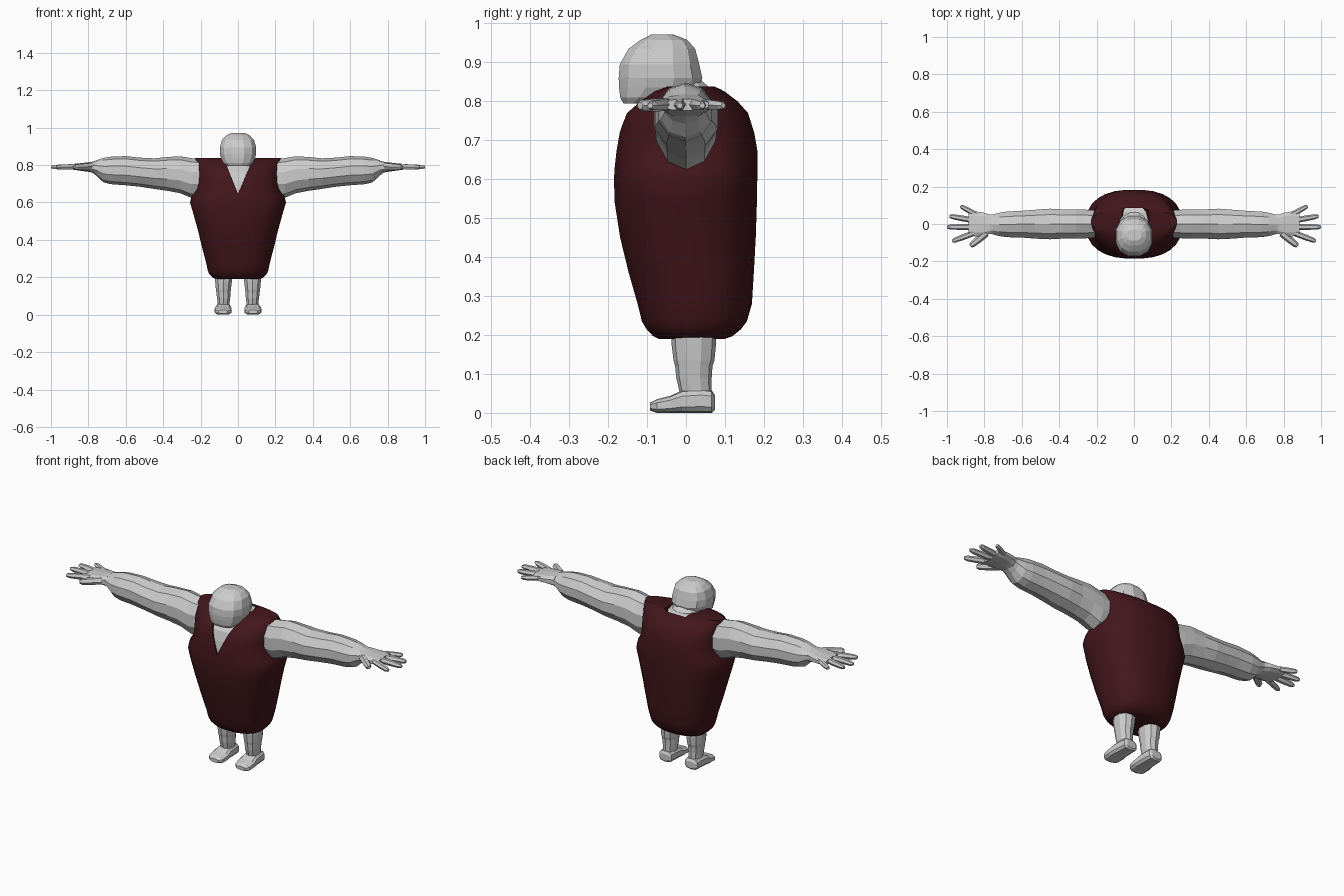
import bpy, bmesh
from math import cos, sin, pi
from mathutils import Vector


def sp(v, p):
    return (abs(v) ** (2 / p)) * (1 if v >= 0 else -1)


def mesh_object(name, bm):
    bmesh.ops.recalc_face_normals(bm, faces=bm.faces)
    me = bpy.data.meshes.new(name)
    bm.to_mesh(me)
    bm.free()
    ob = bpy.data.objects.new(name, me)
    bpy.context.collection.objects.link(ob)
    return ob


def skin_rings(name, rings):
    bm = bmesh.new()
    rv = [[bm.verts.new(p) for p in r] for r in rings]
    n = len(rv[0])
    for a, b in zip(rv, rv[1:]):
        for i in range(n):
            j = (i + 1) % n
            bm.faces.new((a[i], a[j], b[j], b[i]))
    bm.faces.new(rv[0])
    bm.faces.new(rv[-1])
    return mesh_object(name, bm)


def loft(name, axis, sections, n=12, p=2.0, side=1):
    """Each section: position on axis, then min/max of the two other axes."""
    rings = []
    for t, u0, u1, v0, v1 in sections:
        ring = []
        for i in range(n):
            a = 2 * pi * (i + 0.5) / n
            u = (u0 + u1) / 2 + (u1 - u0) / 2 * sp(cos(a), p)
            v = (v0 + v1) / 2 + (v1 - v0) / 2 * sp(sin(a), p)
            x, y, z = {'x': (t, u, v), 'y': (u, t, v), 'z': (u, v, t)}[axis]
            ring.append((x * side, y, z))
        rings.append(ring)
    return skin_rings(name, rings)


def tube(name, pts, radii, side, n=6):
    """Tapered finger through points in a flat plane."""
    pts = [Vector(q) for q in pts]
    d = (pts[-1] - pts[0]).normalized()
    s = d.cross(Vector((0, 0, 1))).normalized()
    w = s.cross(d)
    rings = []
    for q, r in zip(pts, radii):
        ring = [q + s * cos(2 * pi * i / n) * r + w * sin(2 * pi * i / n) * r for i in range(n)]
        rings.append([(v.x * side, v.y, v.z) for v in ring])
    return skin_rings(name, rings)


# tunic profile: z, half width, front y, back y
profile = [(.19, .11, -.07, .10), (.197, .135, -.085, .12), (.215, .153, -.102, .142),
           (.235, .162, -.114, .157), (.28, .172, -.125, .17), (.36, .193, -.148, .175),
           (.45, .215, -.17, .18), (.54, .24, -.184, .183), (.60, .258, -.186, .184),
           (.63, .25, -.184, .184), (.675, .225, -.179, .184), (.72, .222, -.171, .176),
           (.77, .224, -.154, .16), (.80, .226, -.12, .133), (.825, .23, -.085, .10),
           (.838, .23, -.05, .075)]
tunic = loft("tunic", 'z', [(z, -w, w, f, b) for z, w, f, b in profile], 28, 2.4)

# V neck cut
cut = skin_rings("neck_cutter", [[(-.098, y, .88), (0, y, zb), (.098, y, .88)]
                                 for y, zb in ((-.3, .64), (.02, .66), (.085, .77))])
cut.hide_render = True
cut.hide_viewport = True
mod = tunic.modifiers.new("neckline", 'BOOLEAN')
mod.object = cut
mod.operation = 'DIFFERENCE'
mod.solver = 'EXACT'
mat = bpy.data.materials.new("dark_red_cloth")
mat.diffuse_color = (.055, .008, .011, 1)
tunic.data.materials.append(mat)
bpy.context.view_layer.objects.active = tunic
tunic.select_set(True)
bpy.ops.object.modifier_apply(modifier=mod.name)
bpy.ops.object.shade_smooth_by_angle(angle=0.6)
tunic.select_set(False)

# chest under the tunic, neck
loft("chest", 'z', [(z - .004, -w + .02, w - .02, f + .006, b - .01)
                    for z, w, f, b in profile[8:]], 20, 2.3)
loft("neck", 'z', [(.78, -.085, .085, -.10, .08), (.825, -.078, .078, -.10, .075),
                   (.86, -.068, .068, -.11, .035)], 12)

# head
loft("head", 'z', [(.795, -.06, .06, -.162, -.08), (.81, -.08, .08, -.171, -.02),
                   (.835, -.093, .093, -.175, .035), (.86, -.1, .1, -.176, .045),
                   (.895, -.1, .1, -.173, .037), (.935, -.088, .088, -.15, .026),
                   (.958, -.066, .066, -.118, .005), (.971, -.04, .04, -.09, -.03)], 12, 2.4)

for s, tag in ((1, "left"), (-1, "right")):
    # arm
    loft(tag + "_arm", 'x', [
        (.19, -.075, .075, .63, .83), (.25, -.08, .08, .625, .837), (.31, -.082, .082, .65, .847),
        (.38, -.082, .082, .663, .843), (.45, -.086, .086, .673, .836), (.53, -.082, .08, .685, .84),
        (.60, -.076, .074, .692, .848), (.68, -.074, .07, .698, .845), (.72, -.068, .063, .708, .838),
        (.755, -.058, .054, .742, .826), (.785, -.052, .05, .764, .815)], 10, 2.0, s)
    # palm
    loft(tag + "_palm", 'x', [
        (.765, -.052, .05, .757, .82), (.80, -.066, .062, .764, .815),
        (.845, -.07, .07, .77, .81), (.885, -.058, .06, .776, .806)], 10, 2.6, s)
    # fingers and thumb
    for nm, b, t, r in (("thumb", (.79, -.05), (.875, -.118), .019),
                        ("index", (.86, -.05), (.972, -.092), .0155),
                        ("middle", (.86, -.016), (1.0, -.016), .0155),
                        ("ring", (.86, .02), (.986, .042), .0155),
                        ("little", (.84, .048), (.928, .096), .014)):
        b, t = Vector((*b, .792)), Vector((*t, .789))
        tube(f"{tag}_{nm}_finger", [b, b.lerp(t, .5), b.lerp(t, .88), t],
             [r, r, r * .85, r * .5], s)
    # leg
    loft(tag + "_leg", 'z', [
        (.03, .045, .108, -.01, .065), (.06, .044, .11, -.018, .066), (.09, .04, .114, -.025, .066),
        (.12, .038, .118, -.028, .068), (.135, .036, .12, -.032, .073), (.175, .031, .124, -.037, .077),
        (.25, .025, .13, -.04, .08)], 10, 2.2, s)
    # foot
    loft(tag + "_foot", 'y', [
        (-.092, .055, .105, .006, .026), (-.075, .036, .124, 0, .035), (-.04, .033, .126, 0, .044),
        (-.01, .036, .122, 0, .058), (.04, .038, .118, 0, .062), (.066, .04, .116, 0, .058),
        (.074, .052, .104, .008, .045)], 10, 3.2, s)
